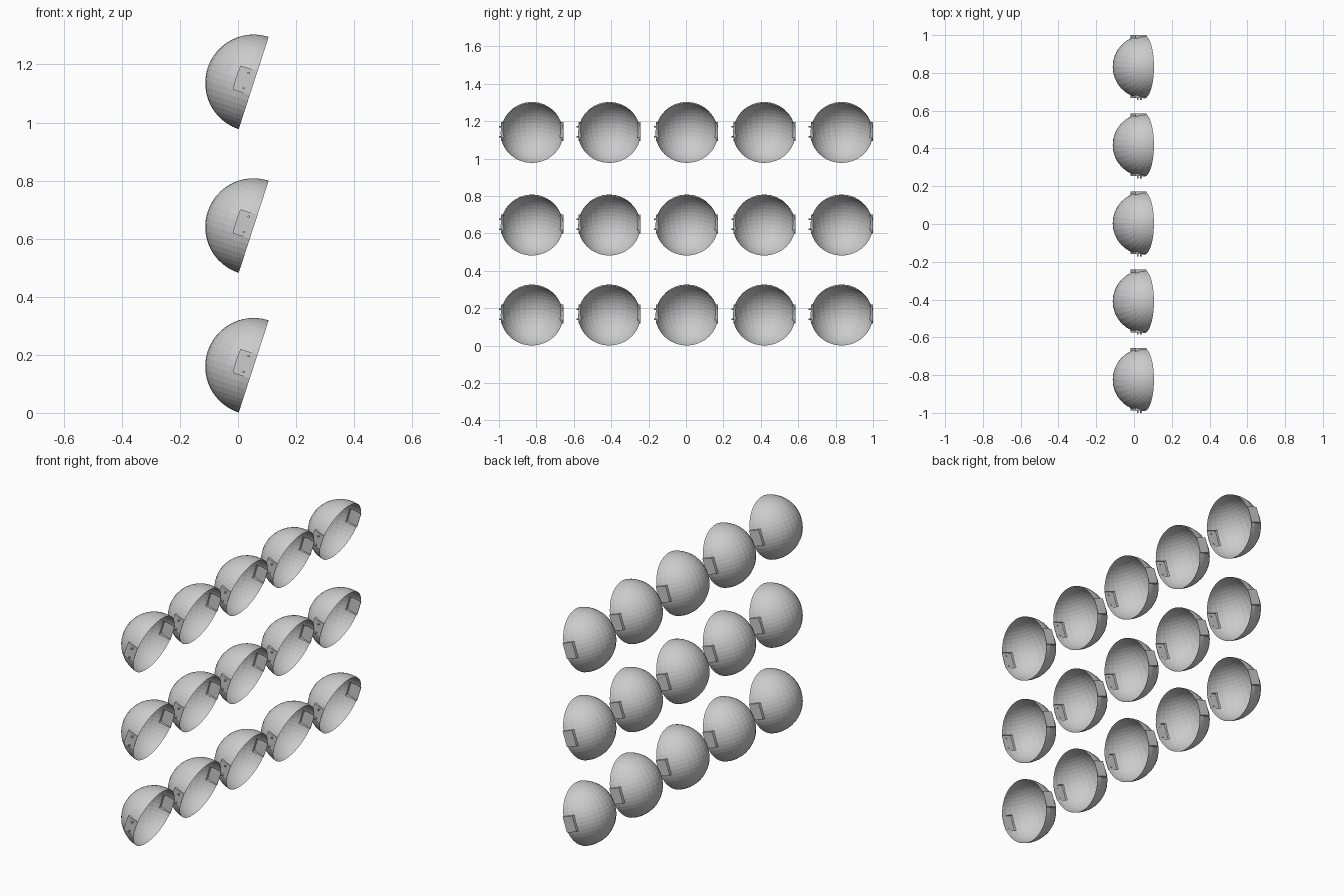
import bpy, bmesh, math
from mathutils import Matrix, Vector

if "Cube" in bpy.data.objects:
    bpy.data.objects.remove(bpy.data.objects["Cube"])

R = 0.167
TILT = math.radians(18)


def build_shell():
    bm = bmesh.new()
    # open half sphere, dome towards -x
    bmesh.ops.create_uvsphere(bm, u_segments=32, v_segments=24, radius=R)
    bmesh.ops.delete(bm, geom=[v for v in bm.verts if v.co.x > 1e-4], context='VERTS')
    # flat mounting pads pushed out of both sides next to the rim
    for side, y_pad in ((1, 0.168), (-1, -0.164)):
        pad = []
        for f in bm.faces:
            c = f.calc_center_median()
            if c.y * side > 0 and c.x > -0.064 and abs(c.z) < 0.043 and abs(f.normal.y) > 0.85:
                pad.append(f)
        out = bmesh.ops.extrude_face_region(bm, geom=pad)
        bmesh.ops.delete(bm, geom=pad, context='FACES')
        for v in out['geom']:
            if isinstance(v, bmesh.types.BMVert):
                v.co.y = y_pad
    # two tiny pegs on the -y pad
    for z in (-0.028, 0.028):
        m = Matrix.Translation((-0.027, -0.169, z)) @ Matrix.Diagonal((0.008, 0.014, 0.006, 1))
        bmesh.ops.create_cube(bm, size=1, matrix=m)
    bmesh.ops.rotate(bm, verts=bm.verts[:], cent=Vector(),
                     matrix=Matrix.Rotation(TILT, 3, 'Y'))
    me = bpy.data.meshes.new("dome_shell")
    bm.to_mesh(me)
    bm.free()
    return me


# three rows of five identical shells
mesh = build_shell()
for r, z in enumerate((0.16, 0.641, 1.136)):
    for c in range(5):
        ob = bpy.data.objects.new(f"dome_shell_row{r + 1}_{c + 1}", mesh)
        ob.location = (0.054, (c - 2) * 0.414 + 0.004, z)
        bpy.context.collection.objects.link(ob)
